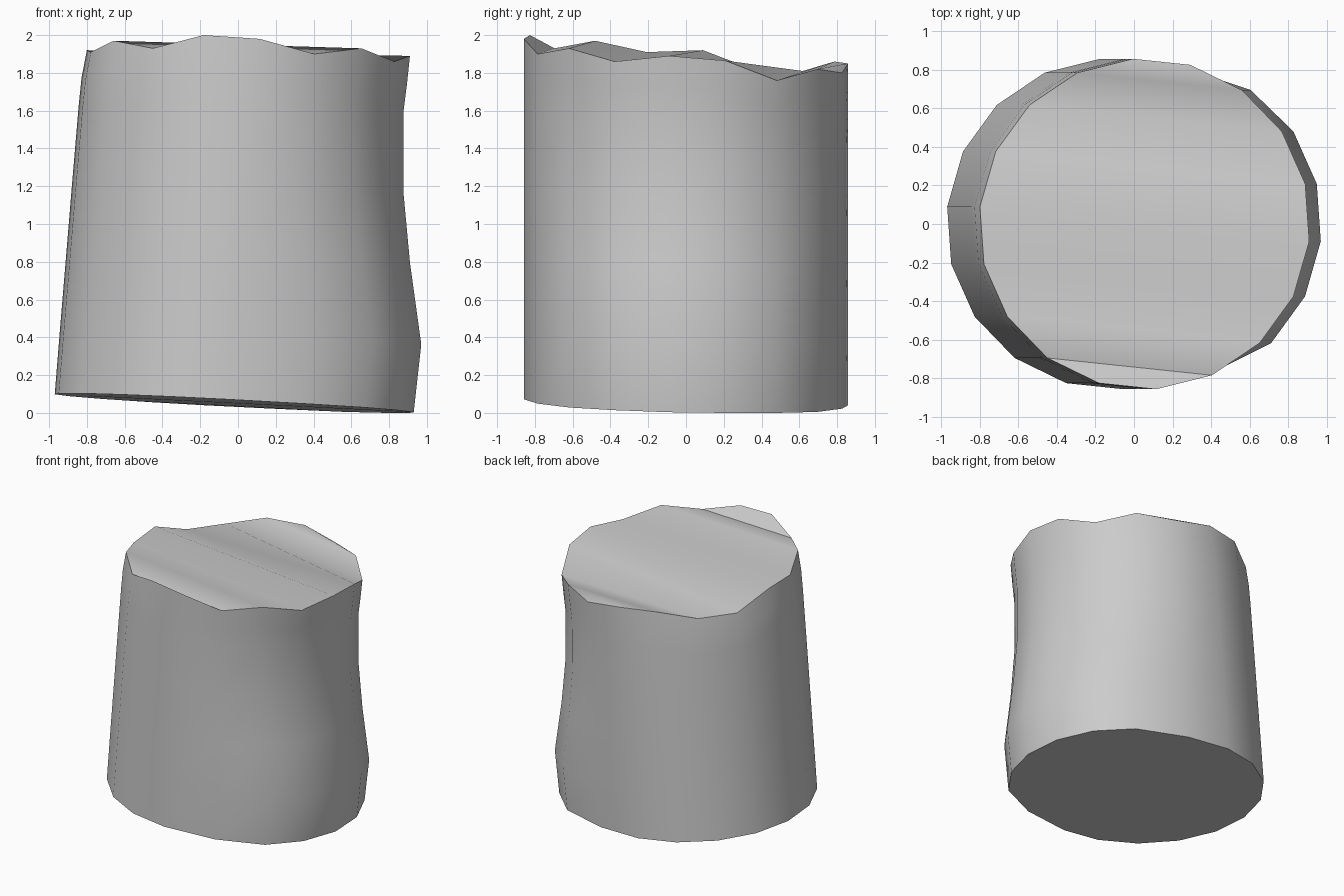
import bpy, bmesh
from math import cos, sin, radians

if "Cube" in bpy.data.objects:
    bpy.data.objects.remove(bpy.data.objects["Cube"])

SIDES, RADIUS, CENTRE = 18, 0.86, 0.055

# uneven rim height for each of the 18 sides, counter-clockwise from the right
RIM = [1.89, 1.865, 1.76, 1.82, 1.80, 1.85, 1.86, 1.81, 1.81,
       1.92, 1.91, 1.97, 1.93, 2.0, 1.98, 1.90, 1.93, 1.86]
# (height fraction, lean of the whole ring, extra bulge of the right side)
LEVELS = [(0, -0.17, 0.19), (0.19, -0.142, 0.202), (0.42, -0.107, 0.107),
          (0.62, -0.077, 0.042), (0.84, -0.043, 0.008),
          (0.92, -0.028, 0.012), (1, 0, 0)]


def smoothstep(a, b, v):
    t = min(max((v - a) / (b - a), 0), 1)
    return t * t * (3 - 2 * t)


bm = bmesh.new()
rings = []
for frac, lean, bulge in LEVELS:
    ring = []
    for k in range(SIDES):
        a = radians(-6 + 20 * k)
        x, y = CENTRE + RADIUS * cos(a), RADIUS * sin(a)
        w = smoothstep(0.1, 0.65, x)
        foot_x = x + LEVELS[0][1] + LEVELS[0][2] * w
        # slightly tilted foot
        foot_z = max(0, 0.05 - 0.052 * foot_x - 0.022 * y)
        ring.append(bm.verts.new((x + lean + bulge * w, y,
                                  foot_z + (RIM[k] - foot_z) * frac)))
    rings.append(ring)

# side wall
for low, high in zip(rings, rings[1:]):
    for k in range(SIDES):
        n = (k + 1) % SIDES
        bm.faces.new((low[k], low[n], high[n], high[k]))

# caps made of left-to-right strips
for ring, step in ((rings[-1], 1), (rings[0], -1)):
    for i in range(SIDES // 2 - 1):
        quad = [ring[(5 + i) % SIDES], ring[(6 + i) % SIDES],
                ring[(3 - i) % SIDES], ring[(4 - i) % SIDES]]
        bm.faces.new(quad[::step])

mesh = bpy.data.meshes.new("stump")
bm.to_mesh(mesh)
bm.free()
stump = bpy.data.objects.new("stump", mesh)
bpy.context.collection.objects.link(stump)
bpy.context.view_layer.objects.active = stump
stump.select_set(True)
bpy.ops.object.shade_smooth_by_angle(angle=radians(35))
